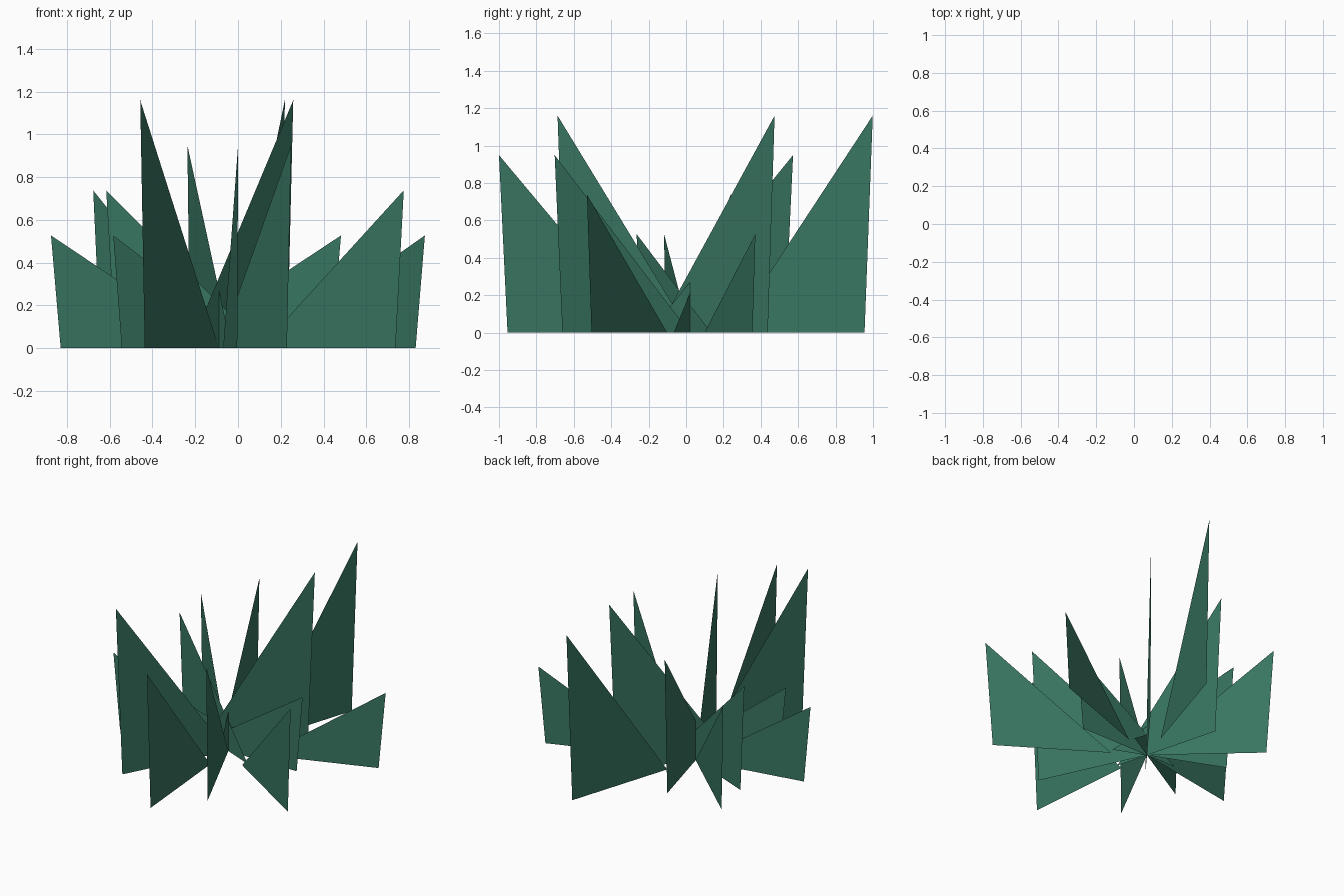
import bpy
from math import radians, cos, sin

if "Cube" in bpy.data.objects:
    bpy.data.objects.remove(bpy.data.objects["Cube"])

CENTRE = (-0.089, 0.021)   # point the clump fans out from
GOLDEN = 137.5             # degrees between successive blades


def blade(i):
    """One flat upright triangular leaf, slid in or out along its own direction."""
    a = radians(i * GOLDEN)
    slide = 0.227 * (i % 3 - 1)
    height = 0.527 + 0.211 * (i % 4)
    profile = [(0, 0), (0.752, 0), (0.798, height)]
    verts = [(CENTRE[0] + (r + slide) * cos(a),
              CENTRE[1] + (r + slide) * sin(a), z) for r, z in profile]
    mesh = bpy.data.meshes.new("leaf_blade")
    mesh.from_pydata(verts, [], [(0, 1, 2)])
    mesh.materials.append(green)
    bpy.context.collection.objects.link(bpy.data.objects.new(f"leaf_blade_{i + 1}", mesh))


# Leaf colour
green = bpy.data.materials.new("leaf_green")
green.diffuse_color = (0.04, 0.18, 0.12, 1)
green.use_nodes = True
green.node_tree.nodes["Principled BSDF"].inputs["Base Color"].default_value = green.diffuse_color

# Spiral of thirteen blades
for i in range(13):
    blade(i)
